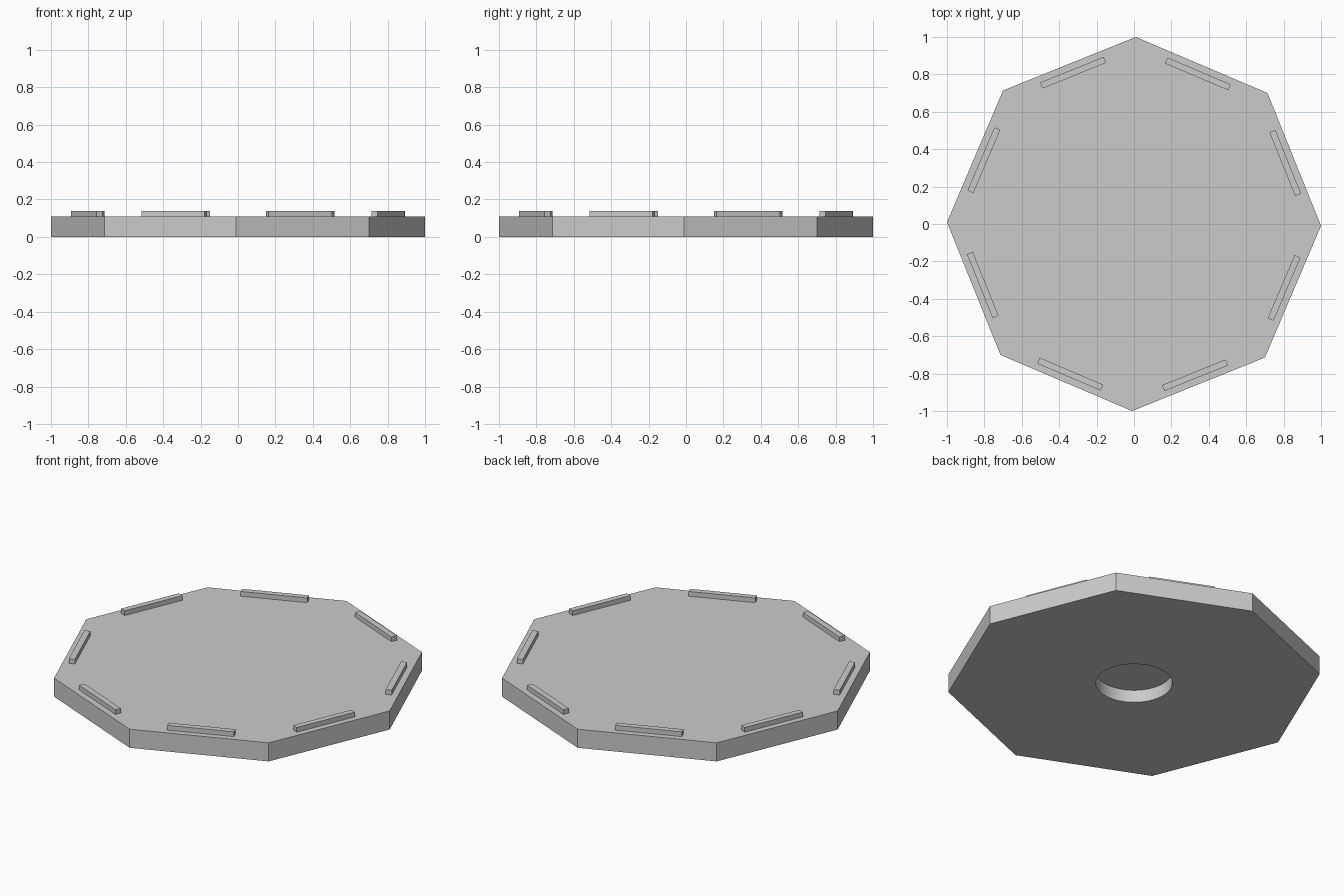
import bpy, math
from mathutils import Matrix

cube = bpy.data.objects.get("Cube")
if cube:
    bpy.data.objects.remove(cube, do_unlink=True)

SIDES = 8
TWIST = math.radians(-0.55)
PLATE_TOP = 0.11

grey = bpy.data.materials.new("plain_grey")
grey.use_nodes = True
grey.diffuse_color = (0.6, 0.6, 0.6, 1)
grey.node_tree.nodes["Principled BSDF"].inputs["Base Color"].default_value = grey.diffuse_color


def prism(name, sides, radius, z0, z1, first_angle=0.0):
    """Upright prism with its first corner at first_angle."""
    ring = [(radius * math.cos(first_angle + math.tau * i / sides),
             radius * math.sin(first_angle + math.tau * i / sides)) for i in range(sides)]
    verts = [(x, y, z) for z in (z0, z1) for x, y in ring]
    faces = [tuple(reversed(range(sides))), tuple(range(sides, 2 * sides))]
    for i in range(sides):
        j = (i + 1) % sides
        faces.append((i, j, sides + j, sides + i))
    mesh = bpy.data.meshes.new(name)
    mesh.from_pydata(verts, [], faces)
    mesh.materials.append(grey)
    obj = bpy.data.objects.new(name, mesh)
    bpy.context.collection.objects.link(obj)
    return obj


# Octagonal plate with a round blind recess underneath
plate = prism("octagonal_plate", SIDES, 1.0, 0.0, PLATE_TOP, TWIST)
cutter = prism("recess_cutter", 64, 0.205, -0.05, 0.074)
cut = plate.modifiers.new("recess", 'BOOLEAN')
cut.object = cutter
cut.operation = 'DIFFERENCE'
cut.solver = 'EXACT'
bpy.ops.object.select_all(action='DESELECT')
plate.select_set(True)
bpy.context.view_layer.objects.active = plate
bpy.ops.object.modifier_apply(modifier=cut.name)
bpy.data.objects.remove(cutter, do_unlink=True)
bpy.ops.object.shade_smooth_by_angle(angle=math.radians(30))

# Raised bar parallel to each edge of the plate
for i in range(SIDES):
    angle = TWIST + math.tau * (i + 0.5) / SIDES
    bpy.ops.mesh.primitive_cube_add(size=1)
    bar = bpy.context.object
    bar.name = f"edge_bar_{i + 1}"
    bar.data.transform(Matrix.Rotation(angle, 4, 'Z')
                       @ Matrix.Translation((0.872, 0, PLATE_TOP + 0.009))
                       @ Matrix.Diagonal((0.034, 0.367, 0.038, 1)))
    bar.data.materials.append(grey)
